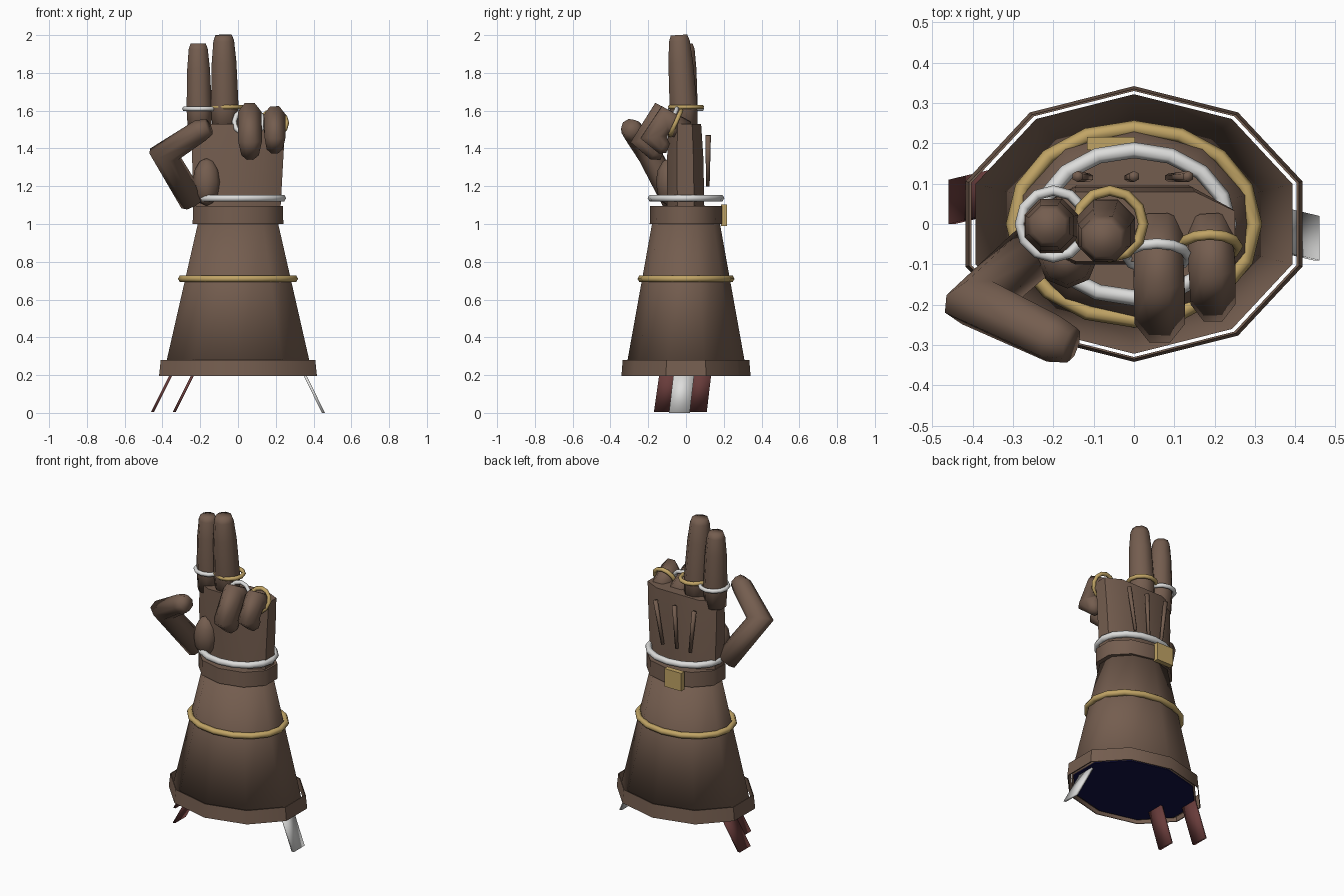
import bpy, bmesh, math
from mathutils import Vector, Matrix

if "Cube" in bpy.data.objects:
    bpy.data.objects.remove(bpy.data.objects["Cube"])


def material(name, rgb):
    m = bpy.data.materials.new(name)
    m.diffuse_color = (*rgb, 1)
    m.use_nodes = True
    m.node_tree.nodes["Principled BSDF"].inputs["Base Color"].default_value = m.diffuse_color
    return m


LEATHER = material("brown leather", (0.175, 0.110, 0.078))
GOLD = material("gold", (0.53, 0.37, 0.13))
SILVER = material("silver", (0.72, 0.72, 0.71))
MAROON = material("maroon ribbon", (0.14, 0.045, 0.043))
LINING = material("navy lining", (0.006, 0.006, 0.06))


def finish(name, bm, mat, angle=50):
    bmesh.ops.recalc_face_normals(bm, faces=bm.faces)
    me = bpy.data.meshes.new(name)
    bm.to_mesh(me)
    bm.free()
    ob = bpy.data.objects.new(name, me)
    bpy.context.collection.objects.link(ob)
    me.materials.append(mat)
    bpy.ops.object.select_all(action='DESELECT')
    ob.select_set(True)
    bpy.context.view_layer.objects.active = ob
    bpy.ops.object.shade_smooth_by_angle(angle=math.radians(angle))
    return ob


def loft(name, rings, mat, loop=False, angle=50):
    """Skin a list of point rings; loop joins the last ring to the first instead of capping."""
    bm = bmesh.new()
    vs = [[bm.verts.new(p) for p in r] for r in rings]
    n = len(vs[0])
    pairs = list(zip(vs, vs[1:])) + ([(vs[-1], vs[0])] if loop else [])
    for a, b in pairs:
        for i in range(n):
            j = (i + 1) % n
            bm.faces.new((a[i], a[j], b[j], b[i]))
    if not loop:
        bm.faces.new(vs[0][::-1])
        bm.faces.new(vs[-1])
    return finish(name, bm, mat, angle)


def oval(rx, ry, z, n=10):
    """Polygon ring with a corner at the back; rx is the flat side half width."""
    rx /= math.cos(math.radians(18))
    return [(rx * math.cos(a), ry * math.sin(a), z)
            for a in (math.pi / 2 + 2 * math.pi * i / n for i in range(n))]


def tube(name, path, radii, mat, ref, sides=8):
    """Tapered limb along a path, keeping one side axis close to ref."""
    p = [Vector(q) for q in path]
    rings = []
    for i, c in enumerate(p):
        a = (p[i] - p[i - 1]).normalized() if i else None
        b = (p[i + 1] - p[i]).normalized() if i < len(p) - 1 else None
        t = ((a or b) + (b or a)).normalized()
        u = (Vector(ref) - t * t.dot(Vector(ref))).normalized()
        v = t.cross(u)
        mitre = 1 / max(0.75, t.dot(a or b))
        ang = [2 * math.pi * (k + 0.5) / sides for k in range(sides)]
        rings.append([c + radii[i] * (u * math.cos(w) + v * mitre * math.sin(w)) for w in ang])
    return loft(name, rings, mat, angle=180)


def torus(name, centre, rx, ry, minor, mat, normal=(0, 0, 1), seg=16, sides=6):
    rot = Vector((0, 0, 1)).rotation_difference(Vector(normal).normalized()).to_matrix()
    rings = []
    for i in range(seg):
        a = math.pi / 2 + 2 * math.pi * i / seg
        ring = []
        for k in range(sides):
            w = 2 * math.pi * k / sides
            r = minor * math.cos(w)
            ring.append(Vector(centre) + rot @ Vector(((rx + r) * math.cos(a), (ry + r) * math.sin(a),
                                                       minor * math.sin(w))))
        rings.append(ring)
    return loft(name, rings, mat, loop=True, angle=65)


# Cuff, the dark opening underneath and the loose hem band
loft("cuff", [oval(.393, .322, .21), oval(.213, .18, 1.0)], LEATHER, angle=180)
loft("cuff_opening", [oval(.380, .311, .204), oval(.380, .311, .212)], LINING, angle=30)
loft("hem_band", [oval(.418, .342, .195), oval(.409, .335, .28),
                  oval(.403, .330, .28), oval(.412, .337, .195)], LEATHER, loop=True, angle=40)
torus("cuff_gold_trim", (0, 0, .71), .299, .238, .019, GOLD)

# Wrist band, bangle and buckle
loft("wrist_band", [oval(.24, .192, 1.0), oval(.238, .19, 1.095)], LEATHER)
torus("wrist_bangle", (0, 0, 1.137), .235, .183, .02, SILVER)


def block(name, centre, size, mat):
    bm = bmesh.new()
    bmesh.ops.create_cube(bm, size=1, matrix=Matrix.Translation(centre) @ Matrix.Diagonal((*size, 1)))
    return finish(name, bm, mat, 30)


block("buckle", (-.057, .2, 1.047), (.12, .032, .115), GOLD)


# Palm: chamfered slab
def palm_ring(x0, x1, y0, y1, z):
    xm, ym, w, h = (x0 + x1) / 2, (y0 + y1) / 2, (x1 - x0) / 2, (y1 - y0) / 2
    return [(xm + sx * w, ym + sy * h, z) for sx, sy in
            ((1, -.45), (1, .45), (.6, 1), (-.6, 1), (-1, .45), (-1, -.45), (-.6, -1), (.6, -1))]


loft("palm", [palm_ring(-.235, .225, -.1, .097, 1.08),
              palm_ring(-.243, .24, -.1, .092, 1.35),
              palm_ring(-.243, .25, -.093, .08, 1.53)], LEATHER, angle=60)

# Raised ribs on the back of the hand
for i, (xt, xb) in enumerate(((.135, .085), (0, -.015), (-.14, -.11))):
    tube(f"back_rib_{i + 1}", [(xb, .115, 1.2), (xt, .118, 1.47)], (.01, .014), LEATHER, (1, 0, 0), 6)

# Straight fingers
for name, x, tip, r, lean in (("index_finger", -.203, 1.955, .07, 0), ("middle_finger", -.068, 2.0, .076, -.032)):
    path, k = [], (0, .27, .72, .94, 1)
    for f in k:
        path.append((x - .008 * f, -.005 + lean * f, 1.48 + (tip - 1.48) * f))
    tube(name, path, [r * .95, r * 1.04, r * .93, r * .78, r * .62], LEATHER, (1, 0, 0))
torus("index_ring", (-.2, 0, 1.61), .083, .083, .013, SILVER, seg=12)
torus("middle_ring", (-.06, 0, 1.62), .083, .083, .013, GOLD, seg=12)

# Curled fingers
X = (1, 0, 0)
tube("ring_finger", [(.06, 0, 1.49), (.062, -.14, 1.56), (.064, -.215, 1.44), (.064, -.16, 1.38), (.064, -.125, 1.365)],
     (.064, .068, .068, .05, .03), LEATHER, X)
tube("little_finger", [(.187, 0, 1.49), (.194, -.11, 1.548), (.196, -.17, 1.46), (.194, -.12, 1.41), (.194, -.095, 1.4)],
     (.06, .063, .06, .046, .028), LEATHER, X)
torus("ring_finger_ring", (.057, -.08, 1.54), .077, .077, .013, SILVER, (0, -1, .45), seg=12)
torus("little_finger_ring", (.188, -.055, 1.535), .070, .070, .013, GOLD, (0, -1, .45), seg=12)

# Thumb and its padded base
bend = Vector((-.14, -.14, .24)).cross(Vector((.23, -.1, .12)))
tube("thumb", [(-.24, -.06, 1.12), (-.39, -.195, 1.37), (-.2, -.285, 1.495), (-.155, -.3, 1.515)],
     (.07, .066, .06, .046), LEATHER, bend)
bm = bmesh.new()
bmesh.ops.create_uvsphere(bm, u_segments=8, v_segments=6, radius=1,
                          matrix=Matrix.Translation((-.165, -.085, 1.222)) @ Matrix.Diagonal((.075, .075, .127, 1)))
finish("thumb_base", bm, LEATHER)


# Ribbons hanging out of the cuff
def ribbon(name, top, bottom, width, mat):
    rings = []
    for x, y, z in (bottom, top):
        h, t = width / 2, .008
        rings.append([(x - t, y - h, z), (x + t, y - h, z), (x + t, y + h, z), (x - t, y + h, z)])
    loft(name, rings, mat, angle=180)


ribbon("ribbon_left_back", (-.347, .08, .215), (-.452, .055, .005), .11, MAROON)
ribbon("ribbon_left_front", (-.232, -.085, .215), (-.337, -.115, .005), .11, MAROON)
ribbon("ribbon_right", (.347, -.01, .215), (.452, -.035, .0), .11, SILVER)
